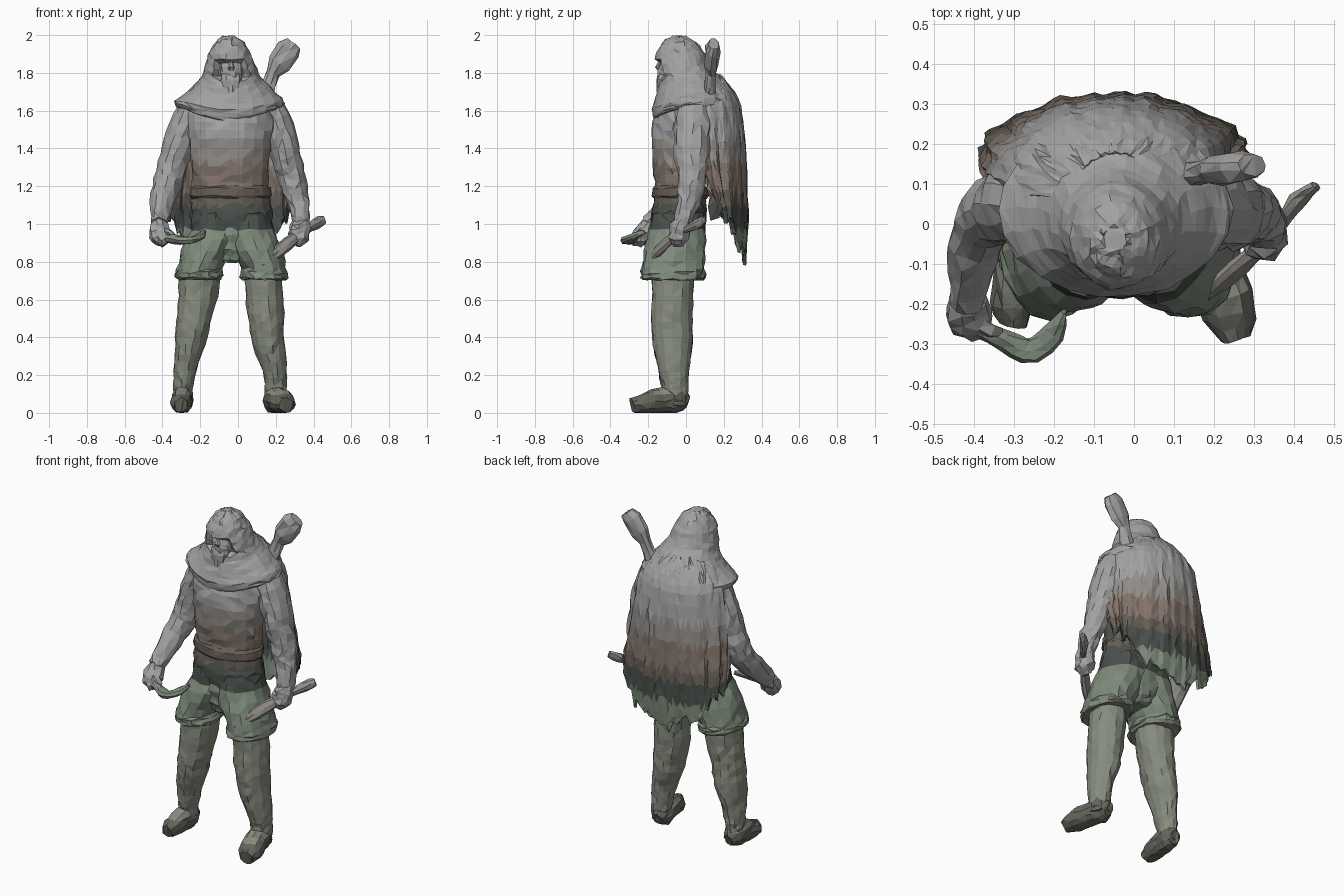
import bpy, bmesh, math, random
from mathutils import Vector

random.seed(4)

# Weathered colours, painted in height bands (upper z limit, colour)
BANDS = [(0.10, (.13, .13, .11)), (0.72, (.24, .26, .21)), (0.97, (.21, .26, .20)),
         (1.10, (.07, .08, .07)), (1.17, (.13, .11, .09)), (1.32, (.23, .18, .15)),
         (1.45, (.29, .27, .25)), (9.0, (.36, .36, .36))]
MATS = []
for i, (_, c) in enumerate(BANDS):
    m = bpy.data.materials.new("cloth_band_%d" % i)
    m.diffuse_color = (*c, 1)
    MATS.append(m)


def finish(name, bm, jitter=0.005, band=None):
    """Roughen, triangulate, colour by height and link."""
    for v in bm.verts:
        v.co += Vector([random.uniform(-jitter, jitter) for _ in range(3)])
        v.co.z = max(v.co.z, 0.0)
    bmesh.ops.triangulate(bm, faces=bm.faces[:])
    bmesh.ops.recalc_face_normals(bm, faces=bm.faces[:])
    for f in bm.faces:
        z = f.calc_center_median().z
        f.material_index = band if band is not None else next(
            i for i, b in enumerate(BANDS) if z < b[0])
    me = bpy.data.meshes.new(name)
    bm.to_mesh(me)
    bm.free()
    for m in MATS:
        me.materials.append(m)
    ob = bpy.data.objects.new(name, me)
    bpy.context.collection.objects.link(ob)
    return ob


def spline(rows, steps):
    """Catmull-Rom through rows of numbers."""
    out = []
    for i in range(len(rows) - 1):
        a, b, c, d = (rows[max(i - 1, 0)], rows[i], rows[i + 1],
                      rows[min(i + 2, len(rows) - 1)])
        for s in range(steps):
            t = s / steps
            out.append([.5 * (2 * q + (r - p) * t + (2 * p - 5 * q + 4 * r - w) * t * t
                              + (3 * q - p - 3 * r + w) * t ** 3)
                        for p, q, r, w in zip(a, b, c, d)])
    return out + [list(rows[-1])]


def loft(name, rows, sides=14, steps=3, flat=False, ref=(0, 1, 0), shape=None,
         jitter=0.005, band=None):
    """Skin rings of (x, y, z, rx, ry); flat keeps the rings horizontal."""
    rows = spline(rows, steps)
    pts = [Vector(r[:3]) for r in rows]
    bm = bmesh.new()
    rings = []
    for i, r in enumerate(rows):
        u, w = Vector((1, 0, 0)), Vector((0, 1, 0))
        if not flat:
            t = (pts[min(i + 1, len(pts) - 1)] - pts[max(i - 1, 0)]).normalized()
            u = Vector(ref).cross(t).normalized()
            w = t.cross(u)
        ring = []
        for k in range(sides):
            a = 2 * math.pi * k / sides
            p = pts[i] + u * max(r[3], .004) * math.cos(a) + w * max(r[4], .004) * math.sin(a)
            ring.append(bm.verts.new(shape(p, a) if shape else p))
        rings.append(ring)
    for A, B in zip(rings, rings[1:]):
        for k in range(sides):
            n = (k + 1) % sides
            bm.faces.new((A[k], A[n], B[n], B[k]))
    bm.faces.new(rings[0][::-1])
    bm.faces.new(rings[-1])
    return finish(name, bm, jitter, band)


# Torso with seat, and belt
loft("torso", [(-.035, -.05, .80, .09, .09), (-.035, -.045, .86, .15, .13),
               (-.035, -.04, .98, .212, .145), (-.035, -.035, 1.08, .215, .145),
               (-.04, -.03, 1.18, .20, .135), (-.04, -.03, 1.3, .205, .145),
               (-.04, -.02, 1.45, .22, .165), (-.04, 0, 1.58, .23, .165),
               (-.04, .02, 1.68, .15, .12)], 20, 3, True, jitter=.007)
loft("belt", [(-.04, -.03, 1.135, .205, .14), (-.04, -.03, 1.15, .217, .15),
              (-.04, -.03, 1.19, .214, .148), (-.04, -.03, 1.205, .195, .13)],
     20, 1, True, jitter=.004, band=4)


# Hood with a shoulder cowl: dipped front hem and shallow face opening
def hood_shape(p, a):
    front = max(0, -math.sin(a))
    if p.z < 1.72:
        p.z -= .05 * front ** 3 * (1.72 - p.z) / .08
    if 1.77 < p.z < 1.865 and front > .8:
        p.y += .045
    return p


loft("hood", [(-.045, .02, 1.61, .22, .16), (-.045, .035, 1.615, .275, .205),
              (-.045, .035, 1.65, .29, .215), (-.035, .04, 1.70, .232, .195),
              (-.035, .03, 1.76, .175, .172), (-.04, -.01, 1.82, .14, .15),
              (-.045, -.03, 1.90, .112, .13), (-.045, -.035, 1.96, .077, .09),
              (-.05, -.04, 1.995, .03, .035)], 22, 3, True, shape=hood_shape)
loft("face", [(-.035, -.10, 1.74, .03, .04), (-.035, -.10, 1.78, .055, .05),
              (-.035, -.095, 1.83, .06, .05), (-.035, -.08, 1.88, .05, .05)], 10, 2, True)
loft("nose", [(-.035, -.14, 1.86, .008, .008), (-.035, -.15, 1.83, .016, .014),
              (-.035, -.14, 1.81, .018, .012)], 6, 1, True, jitter=.002)
loft("beard", [(-.035, -.11, 1.80, .05, .03), (-.035, -.125, 1.765, .055, .033),
               (-.035, -.135, 1.70, .03, .022)], 9, 2, True)

# Breeches with flared, lipped hems, stockinged legs and shoes
for side, hip, hem in (("left", -.12, -.205), ("right", .06, .138)):
    mid = (hip + hem) / 2
    loft(side + "_breeches", [
        (hip, -.04, 1.06, .10, .135), (hip, -.045, .97, .13, .15),
        (mid, -.06, .86, .135, .16), (hem, -.068, .765, .118, .165),
        (hem, -.068, .73, .128, .172), (hem, -.068, .705, .118, .16),
        (hem, -.068, .71, .08, .09)], 16, 2, True, jitter=.007)
loft("left_leg", [(-.20, -.07, .76, .11, .115), (-.212, -.07, .62, .105, .11),
                  (-.235, -.075, .48, .09, .11), (-.255, -.07, .36, .08, .105),
                  (-.28, -.07, .22, .06, .08), (-.29, -.06, .12, .052, .065),
                  (-.295, -.06, .04, .05, .06)], 14, 3, True)
loft("right_leg", [(.13, -.07, .76, .10, .115), (.138, -.07, .62, .10, .11),
                   (.15, -.075, .48, .095, .11), (.162, -.07, .36, .085, .105),
                   (.195, -.065, .22, .066, .08), (.20, -.055, .12, .058, .065),
                   (.20, -.055, .04, .058, .06)], 14, 3, True)
loft("left_shoe", [(-.29, .005, .05, .03, .04), (-.293, -.04, .065, .055, .068),
                   (-.297, -.12, .065, .056, .07), (-.302, -.2, .05, .055, .055),
                   (-.305, -.25, .04, .035, .04)], 12, 2, ref=(0, 0, 1))
loft("right_shoe", [(.185, .005, .05, .03, .04), (.19, -.04, .065, .06, .068),
                    (.212, -.13, .065, .066, .07), (.24, -.22, .052, .068, .055),
                    (.258, -.283, .04, .04, .04)], 12, 2, ref=(0, 0, 1))

# Arms and hands
loft("left_arm", [(-.22, .05, 1.64, .08, .09), (-.28, .05, 1.5, .09, .10),
                  (-.335, .04, 1.35, .08, .09), (-.375, .01, 1.22, .075, .08),
                  (-.405, -.08, 1.11, .06, .065), (-.42, -.19, 1.0, .045, .047)],
     12, 3, band=7, jitter=.007)
loft("right_arm", [(.15, .04, 1.64, .08, .09), (.215, .035, 1.5, .09, .10),
                   (.26, .03, 1.35, .075, .09), (.29, .03, 1.22, .073, .072),
                   (.32, .01, 1.11, .058, .06), (.335, -.02, 1.0, .045, .045)],
     12, 3, band=7, jitter=.007)
loft("left_hand", [(-.42, -.18, 1.0, .04, .045), (-.415, -.215, .965, .055, .05),
                   (-.405, -.245, .925, .055, .05), (-.385, -.255, .895, .03, .03)],
     9, 2, band=7, jitter=.007)
loft("right_hand", [(.335, -.01, 1.02, .04, .045), (.33, -.03, .975, .055, .055),
                    (.32, -.04, .93, .058, .055), (.305, -.045, .895, .03, .03)],
     9, 2, band=7, jitter=.007)
loft("left_thumb", [(-.40, -.24, .97, .02, .02), (-.36, -.265, .95, .02, .02),
                    (-.335, -.27, .93, .014, .014)], 6, 1, ref=(0, 0, 1), band=7)

# Curved knife in the left hand, straight dagger in the right
loft("curved_knife", [(-.43, -.25, .93, .015, .02), (-.36, -.275, .925, .022, .025),
                      (-.30, -.305, .915, .03, .025), (-.25, -.315, .915, .032, .02),
                      (-.20, -.275, .935, .03, .02), (-.175, -.22, .96, .008, .012)],
     8, 2, ref=(0, 0, 1), band=2, jitter=.003)
loft("dagger", [(.455, .095, 1.025, .022, .012), (.41, .06, 1.0, .03, .022),
                (.36, -.01, .965, .016, .016), (.30, -.075, .925, .032, .018),
                (.22, -.145, .86, .035, .018), (.13, -.225, .78, .006, .008)],
     8, 2, band=6, jitter=.003)

# Quiver top behind the shoulder
loft("quiver_top", [(.13, .12, 1.64, .05, .04), (.165, .125, 1.74, .04, .03),
                    (.185, .13, 1.80, .035, .028), (.215, .135, 1.85, .065, .038),
                    (.265, .142, 1.92, .068, .04), (.295, .147, 1.955, .045, .03)],
     9, 1, band=7, jitter=.006)

# Pleated cape: open shell round the back with a ragged, raised-at-sides hem
cape_rows = spline([(1.79, .10, .06, .12), (1.73, .19, .07, .165), (1.62, .27, .075, .215),
                    (1.4, .305, .085, .23), (1.2, .325, .10, .222), (1.0, .338, .13, .20),
                    (.82, .342, .165, .15)], 3)
bm = bmesh.new()
N = 40
grid = []
hems = [1 - .27 * abs(math.cos(math.pi * k / N)) ** 2.5 + random.uniform(-.05, .05)
        for k in range(N + 1)]
for z, rx, cy, ry in cape_rows:
    drop = (1.79 - z) / .97
    line = []
    for k in range(N + 1):
        a = math.pi * k / N
        r = 1 + min(1, drop * 2) * (.02 * math.sin(22 * a + 2 * math.sin(4 * a))
                                    + .015 * math.sin(9 * a + 3 * drop))
        line.append(bm.verts.new((-.05 + rx * r * math.cos(a), cy + ry * r * math.sin(a),
                                  1.79 - .97 * drop * (1 + (hems[k] - 1) * drop))))
    grid.append(line)
for A, B in zip(grid, grid[1:]):
    for k in range(N):
        bm.faces.new((A[k], B[k], B[k + 1], A[k + 1]))
bmesh.ops.recalc_face_normals(bm, faces=bm.faces[:])
bmesh.ops.solidify(bm, geom=bm.faces[:], thickness=.014)
finish("cape", bm, .004)
